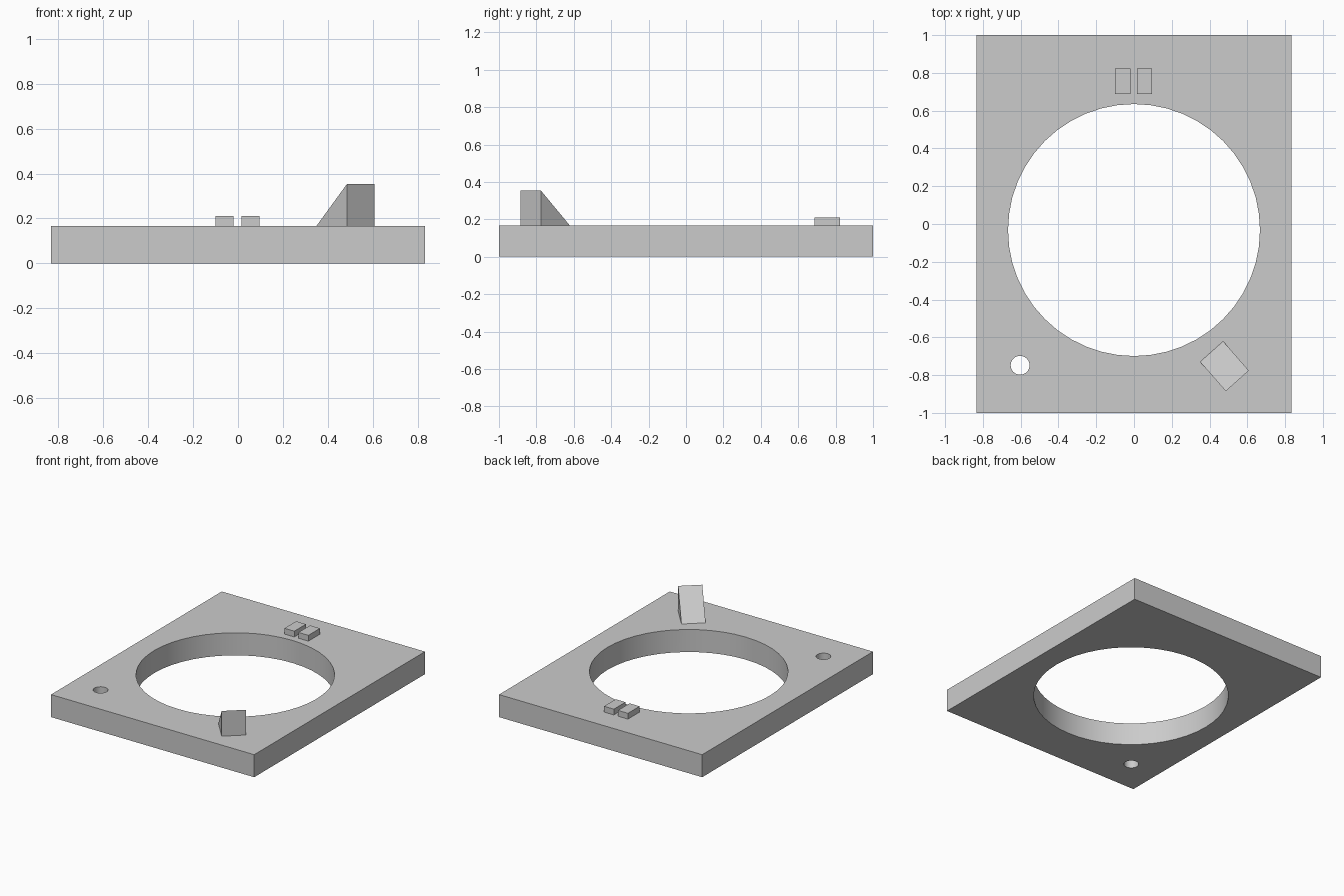
import bpy
import bmesh
from math import radians

if "Cube" in bpy.data.objects:
    bpy.data.objects.remove(bpy.data.objects["Cube"], do_unlink=True)

GREY = (0.6, 0.6, 0.6, 1)
THICK = 0.167

grey = bpy.data.materials.new("plain grey")
grey.use_nodes = True
grey.diffuse_color = GREY
grey.node_tree.nodes["Principled BSDF"].inputs["Base Color"].default_value = GREY


def box(name, x, y, z):
    """Box from (low, high) pairs."""
    bpy.ops.mesh.primitive_cube_add(size=1, location=[sum(p) / 2 for p in (x, y, z)])
    ob = bpy.context.object
    ob.name = name
    ob.scale = [p[1] - p[0] for p in (x, y, z)]
    bpy.ops.object.transform_apply(location=False, rotation=False, scale=True)
    ob.data.materials.append(grey)
    return ob


def drill(target, x, y, radius, sides):
    """Cut a round vertical hole right through the target."""
    bpy.ops.mesh.primitive_cylinder_add(vertices=sides, radius=radius, depth=1, location=(x, y, 0))
    cutter = bpy.context.object
    cutter.hide_render = True
    cutter.data.materials.append(grey)
    mod = target.modifiers.new("hole", "BOOLEAN")
    mod.operation, mod.solver, mod.object = "DIFFERENCE", "EXACT", cutter
    bpy.context.view_layer.objects.active = target
    bpy.ops.object.modifier_apply(modifier=mod.name)
    bpy.data.objects.remove(cutter, do_unlink=True)


# Base plate with a large opening and a small corner hole
plate = box("base_plate", (-0.833, 0.833), (-1, 1), (0, THICK))
drill(plate, 0, -0.032, 0.667, 48)
drill(plate, -0.603, -0.748, 0.05, 32)
bpy.ops.object.select_all(action="DESELECT")
plate.select_set(True)
bpy.context.view_layer.objects.active = plate
bpy.ops.object.shade_smooth_by_angle(angle=radians(30))

# Pair of small blocks at the back
for name, left in (("right_block", -0.1), ("left_block", 0.015)):
    box(name, (left, left + 0.081), (0.687, 0.823), (THICK, 0.21))

# Wedge: a right triangle profile swept along its width
low_a, low_b = (0.35, -0.73), (0.472, -0.621)
high_a, high_b = (0.486, -0.885), (0.608, -0.776)
bm = bmesh.new()
ends = []
for low, high in ((low_a, high_a), (low_b, high_b)):
    ends.append([bm.verts.new((*p, z)) for p, z in ((low, THICK), (high, THICK), (high, 0.354))])
bm.faces.new(ends[0])
bm.faces.new(ends[1])
for i in range(3):
    j = (i + 1) % 3
    bm.faces.new((ends[0][i], ends[0][j], ends[1][j], ends[1][i]))
bmesh.ops.recalc_face_normals(bm, faces=bm.faces)
mesh = bpy.data.meshes.new("wedge")
bm.to_mesh(mesh)
bm.free()
mesh.materials.append(grey)
bpy.context.collection.objects.link(bpy.data.objects.new("wedge", mesh))
